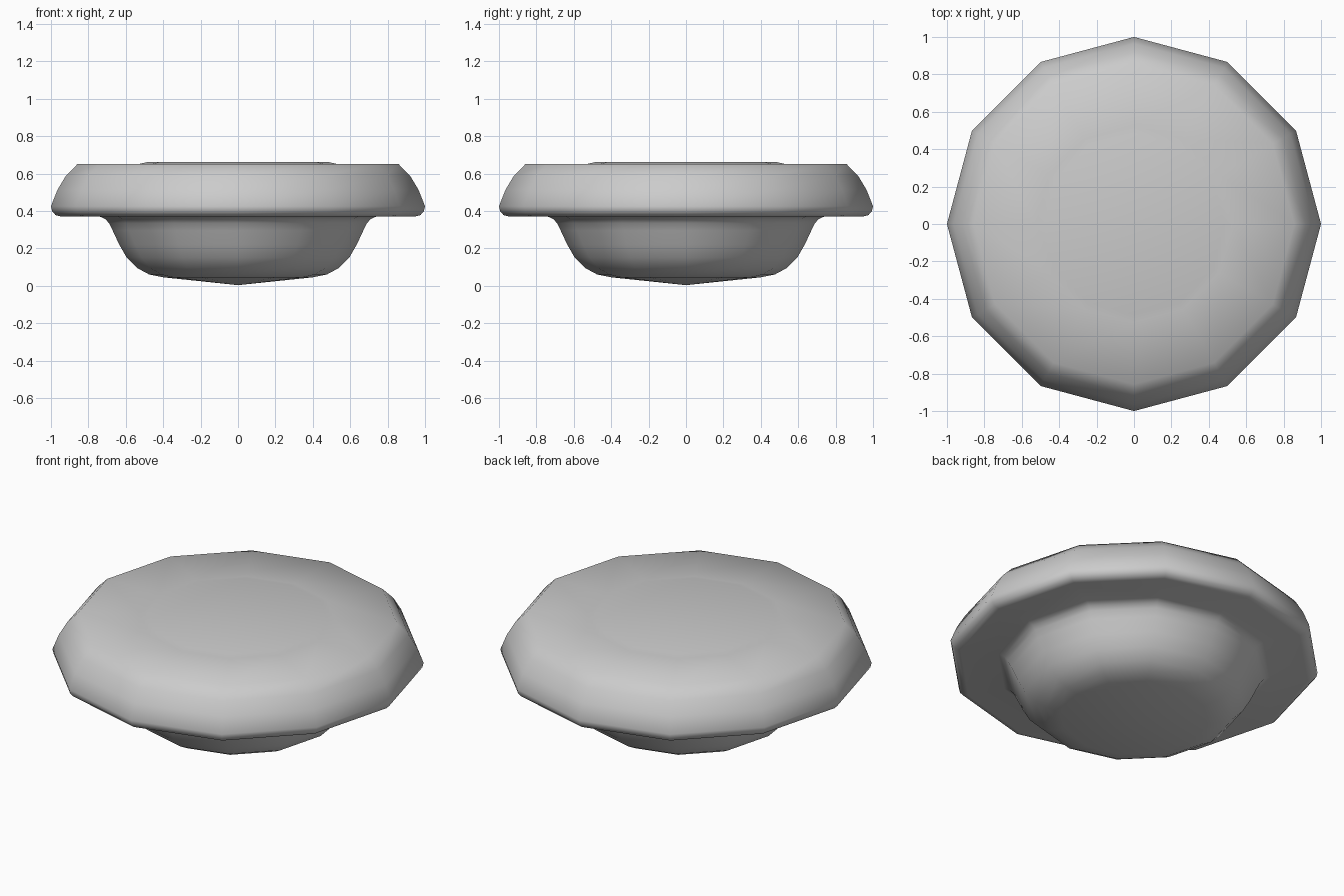
import bpy, bmesh
from math import radians
from mathutils import Vector

if "Cube" in bpy.data.objects:
    bpy.data.objects.remove(bpy.data.objects["Cube"])

SIDES = 12


def lathe(name, profile):
    """Spin an (r, z) profile, bottom to top, into a 12-sided shell."""
    bm = bmesh.new()
    verts = [bm.verts.new((r, 0, z)) for r, z in profile]
    edges = [bm.edges.new(pair) for pair in zip(verts, verts[1:])]
    bmesh.ops.spin(bm, geom=verts + edges, cent=(0, 0, 0), axis=(0, 0, 1),
                   angle=radians(360), steps=SIDES, use_merge=True)
    bmesh.ops.remove_doubles(bm, verts=bm.verts[:], dist=0.0005)
    bmesh.ops.recalc_face_normals(bm, faces=bm.faces[:])
    mesh = bpy.data.meshes.new(name)
    bm.to_mesh(mesh)
    bm.free()
    obj = bpy.data.objects.new(name, mesh)
    bpy.context.collection.objects.link(obj)
    bpy.ops.object.select_all(action='DESELECT')
    obj.select_set(True)
    bpy.context.view_layer.objects.active = obj
    bpy.ops.object.shade_smooth_by_angle(angle=radians(65))
    return obj


# Shallow pointed bowl flaring into the underside of the rim
bowl = [(0, 0.003), (0.40, 0.045), (0.475, 0.06), (0.54, 0.095), (0.595, 0.15),
        (0.635, 0.22), (0.67, 0.295), (0.69, 0.335), (0.71, 0.357), (0.74, 0.37)]
# Wide rim with rounded lower lip and sloping shoulder
rim = [(0.945, 0.37), (0.975, 0.377), (0.993, 0.397), (1.0, 0.425),
       (0.965, 0.513), (0.92, 0.588), (0.857, 0.652)]
# Flat top with a faintly raised centre disc
top = [(0.525, 0.652), (0.485, 0.661), (0, 0.661)]

lathe("round_knob", bowl + rim + top)
